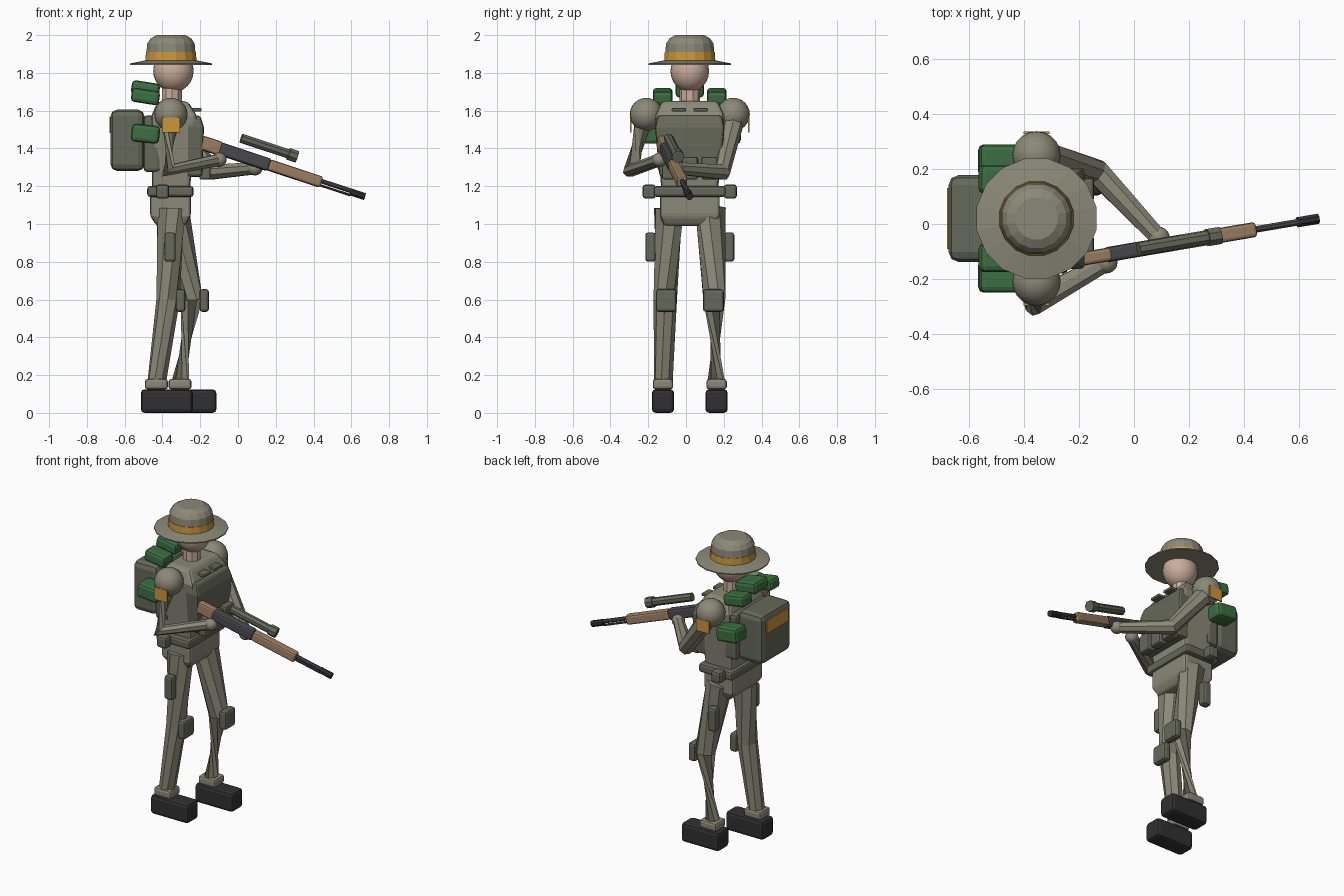
import bpy, bmesh, math
from mathutils import Vector, Matrix

cube = bpy.data.objects.get("Cube")
if cube:
    bpy.data.objects.remove(cube, do_unlink=True)


def material(name, r, g, b):
    m = bpy.data.materials.new(name)
    m.use_nodes = True
    m.diffuse_color = (r, g, b, 1)
    m.node_tree.nodes["Principled BSDF"].inputs["Base Color"].default_value = (r, g, b, 1)
    return m


cloth = material("khaki cloth", 0.26, 0.25, 0.185)
canvas = material("dark olive canvas", 0.13, 0.14, 0.10)
green = material("green pouch", 0.045, 0.16, 0.055)
amber = material("amber", 0.6, 0.31, 0.045)
skin = material("skin", 0.6, 0.42, 0.33)
rubber = material("black rubber", 0.03, 0.03, 0.032)
steel = material("gun metal", 0.07, 0.07, 0.08)
wood = material("wood", 0.35, 0.22, 0.125)

CX, CY = -0.355, 0.02   # body axis


def finish(name, bm, mat, bevel=0, smooth=False):
    bmesh.ops.recalc_face_normals(bm, faces=bm.faces)
    mesh = bpy.data.meshes.new(name)
    bm.to_mesh(mesh)
    bm.free()
    mesh.materials.append(mat)
    ob = bpy.data.objects.new(name, mesh)
    bpy.context.collection.objects.link(ob)
    for p in mesh.polygons:
        p.use_smooth = smooth
    if bevel:
        mod = ob.modifiers.new("bevel", 'BEVEL')
        mod.width, mod.segments = bevel, 2
    return ob


def box(name, mat, center, size, bevel=0.015, rot=None):
    bm = bmesh.new()
    bmesh.ops.create_cube(bm, size=1, matrix=Matrix.Diagonal((*size, 1)))
    ob = finish(name, bm, mat, bevel)
    ob.location = center
    if rot:
        ob.rotation_euler = rot.to_euler()
    return ob


def ball(name, mat, center, radius):
    bm = bmesh.new()
    bmesh.ops.create_uvsphere(bm, u_segments=20, v_segments=12, radius=1)
    ob = finish(name, bm, mat, smooth=True)
    ob.location, ob.scale = center, radius
    return ob


def skin_rings(bm, rings):
    for a, b in zip(rings, rings[1:]):
        n = len(a)
        for i in range(n):
            j = (i + 1) % n
            bm.faces.new((a[i], a[j], b[j], b[i]))
    bm.faces.new(rings[0][::-1])
    bm.faces.new(rings[-1])


def tube(name, mat, points, radii, sides=8):
    """Faceted tube through points, mitred at the joints."""
    pts = [Vector(p) for p in points]
    bm, rings = bmesh.new(), []
    for i, p in enumerate(pts):
        t = Vector()
        if i > 0:
            t += (p - pts[i - 1]).normalized()
        if i < len(pts) - 1:
            t += (pts[i + 1] - p).normalized()
        q = t.to_track_quat('Z', 'Y')
        angles = [math.tau * (k + 0.5) / sides for k in range(sides)]
        rings.append([bm.verts.new(p + q @ Vector((math.cos(a), math.sin(a), 0)) * radii[i])
                      for a in angles])
    skin_rings(bm, rings)
    return finish(name, bm, mat)


def lathe(name, mat, profile, sides=16, x=CX):
    return tube(name, mat, [(x, CY, z) for z, r in profile], [r for z, r in profile], sides)


def loft(name, mat, sections, bevel):
    """Box-like body from (z, back x, front x, half width) sections."""
    bm = bmesh.new()
    rings = [[bm.verts.new((x, CY + y, z)) for x, y in ((a, -w), (b, -w), (b, w), (a, w))]
             for z, a, b, w in sections]
    skin_rings(bm, rings)
    return finish(name, bm, mat, bevel)


# Head and hat
ball("head", skin, (-0.342, CY, 1.81), (0.107, 0.102, 0.112))
lathe("neck", skin, [(1.60, 0.055), (1.74, 0.055)], 10, -0.35)
lathe("hat_brim", cloth, [(1.843, 0.222), (1.85, 0.222), (1.868, 0.13)])
lathe("hat_band", amber, [(1.862, 0.138), (1.91, 0.135)])
lathe("hat_crown", cloth, [(1.86, 0.132), (1.91, 0.132), (1.955, 0.128), (1.982, 0.11), (2.0, 0.078)])

# Torso, vest and hips
loft("torso", cloth, [(1.18, -0.455, -0.255, 0.15), (1.57, -0.46, -0.215, 0.185),
                      (1.65, -0.425, -0.265, 0.15)], 0.02)
loft("pelvis", cloth, [(0.99, -0.43, -0.28, 0.135), (1.04, -0.465, -0.25, 0.158),
                       (1.16, -0.465, -0.25, 0.158)], 0.015)
loft("front_plate", canvas, [(1.25, -0.27, -0.19, 0.16), (1.51, -0.27, -0.18, 0.184),
                             (1.575, -0.28, -0.20, 0.17)], 0.015)
box("back_plate", canvas, (-0.455, CY, 1.425), (0.09, 0.34, 0.3), 0.02)
box("belt", canvas, (-0.358, CY, 1.172), (0.245, 0.38, 0.058))
for i in (-1, 0, 1):
    box("magazine_pouch", canvas, (-0.175, CY + i * 0.105, 1.295), (0.06, 0.085, 0.12), 0.012)

# Backpack
box("backpack", canvas, (-0.585, CY, 1.443), (0.18, 0.315, 0.325), 0.035)
box("backpack_panel", amber, (-0.677, CY, 1.525), (0.008, 0.222, 0.085), 0)
pitch = Matrix.Rotation(math.radians(9), 3, 'Y')
box("top_pouch", green, (-0.49, CY, 1.715), (0.15, 0.15, 0.075), 0.02, pitch)

# Paired gear, shoulders
for s, side in ((-1, "right"), (1, "left")):
    def at(x, y, z):
        return (x, CY + s * y, z)
    box(side + "_chest_clip", canvas, at(-0.225, 0.058, 1.605), (0.065, 0.075, 0.018), 0.005)
    box(side + "_belt_pouch", canvas, at(-0.40, 0.215, 1.172), (0.07, 0.068, 0.075))
    box(side + "_thigh_pouch", canvas, at(-0.36, 0.208, 0.878), (0.06, 0.055, 0.155))
    box(side + "_upper_pouch", green, at(-0.49, 0.143, 1.675), (0.15, 0.105, 0.075), 0.02, pitch)
    box(side + "_lower_pouch", green, at(-0.49, 0.21, 1.478), (0.15, 0.12, 0.095), 0.02,
        Matrix.Rotation(math.radians(6), 3, 'Y'))
    ball(side + "_shoulder", cloth, at(CX, 0.23, 1.58), (0.088, 0.088, 0.088))
    box(side + "_arm_patch", amber, at(CX, 0.312, 1.525), (0.096, 0.009, 0.08), 0)

    # Legs: the left one steps forward
    hip, knee, ankle = (-0.355, -0.37, -0.432) if s < 0 else (-0.34, -0.245, -0.307)
    tube(side + "_leg", cloth, [at(hip, 0.11, 1.08), at(knee, 0.13, 0.6), at(ankle, 0.14, 0.15)],
         [0.082, 0.062, 0.05])
    box(side + "_knee_pad", canvas, at(knee + 0.066, 0.125, 0.595), (0.05, 0.11, 0.12))
    box(side + "_cuff", cloth, at(ankle, 0.142, 0.152), (0.122, 0.108, 0.056))
    box(side + "_boot", rubber, at(ankle + 0.055, 0.142, 0.0625), (0.275, 0.118, 0.125), 0.02)

# Arms
arms = {"right": [(CX, -0.22, 1.57), (-0.37, -0.288, 1.285), (-0.10, -0.14, 1.34)],
        "left": [(CX, 0.255, 1.57), (-0.135, 0.19, 1.275), (0.09, -0.05, 1.295)]}
for side, path in arms.items():
    tube(side + "_arm", cloth, path, [0.06, 0.048, 0.034])
    ball(side + "_hand", cloth, path[-1], (0.04, 0.04, 0.038))

# Rifle, laid along a sloping axis
axis = Vector((1, 0.17, -0.331))
aim = axis.to_track_quat('X', 'Z').to_matrix()


def gun(x, up=0):
    return Vector((x, -0.095 + 0.17 * x, 1.367 - 0.331 * x)) + aim @ Vector((0, 0, up))


def gun_box(name, mat, x0, x1, width, height, up=0):
    box(name, mat, gun((x0 + x1) / 2, up), ((x1 - x0) * axis.length, width, height), 0.012, aim)


def gun_tube(name, mat, x0, x1, radius, up=0):
    tube(name, mat, [gun(x0, up), gun(x1, up)], [radius, radius])


gun_box("stock", wood, -0.20, -0.09, 0.05, 0.075)
gun_box("receiver", steel, -0.10, 0.165, 0.055, 0.068)
gun_box("handguard", wood, 0.16, 0.44, 0.055, 0.06)
gun_tube("barrel", steel, 0.42, 0.62, 0.013, 0.006)
gun_tube("cleaning_rod", steel, 0.42, 0.60, 0.007, -0.017)
gun_tube("muzzle", rubber, 0.595, 0.67, 0.02)
gun_tube("scope_tube", canvas, -0.01, 0.25, 0.026, 0.088)
gun_tube("scope_lens", canvas, 0.24, 0.285, 0.034, 0.088)
